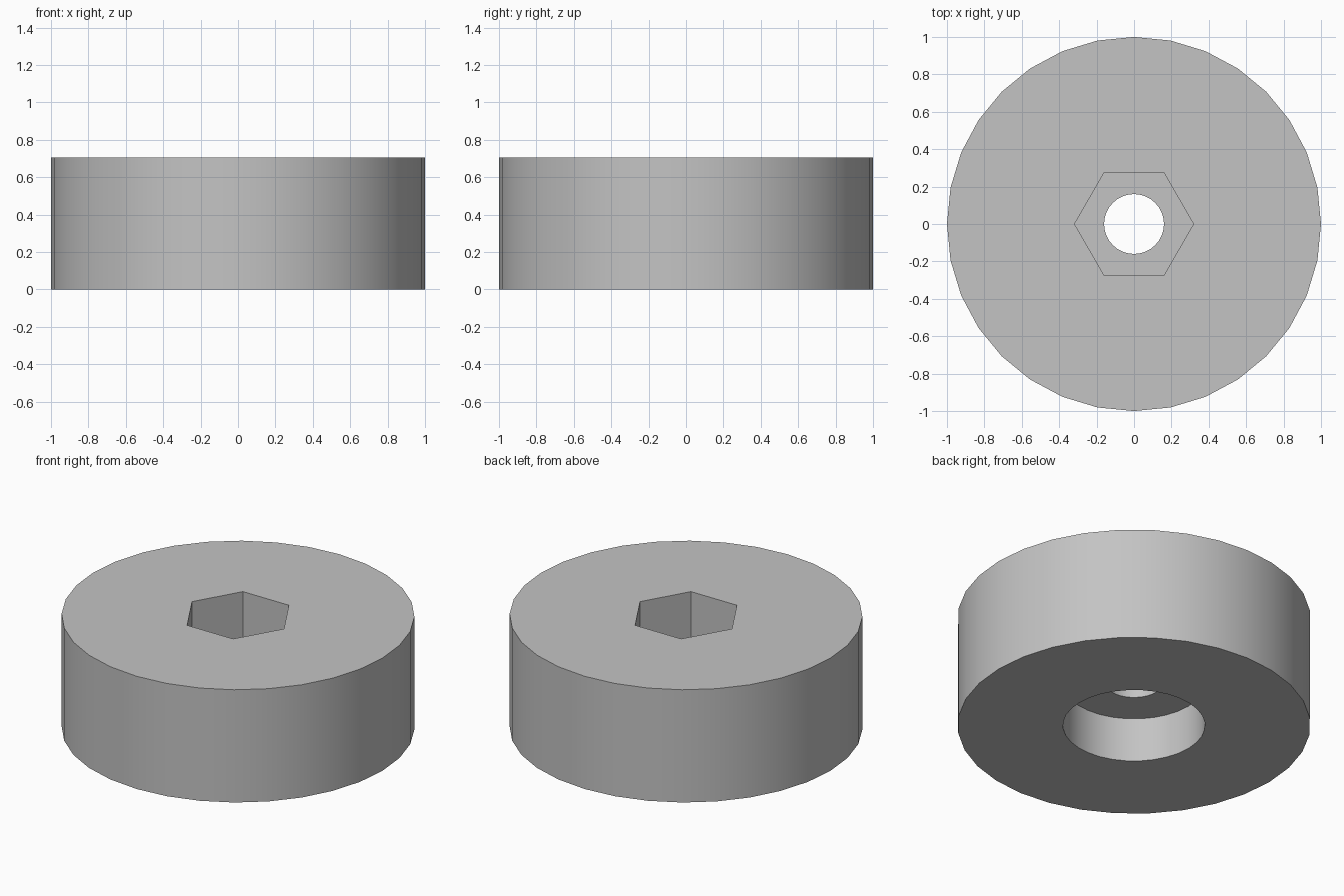
import bpy
import math

cube = bpy.data.objects.get("Cube")
if cube:
    bpy.data.objects.remove(cube, do_unlink=True)

HEIGHT = 0.705
BORE_DEPTH = 0.276
HEX_DEPTH = 0.32
OVERLAP = 0.1

grey = bpy.data.materials.new("plain grey")
grey.use_nodes = True
colour = (0.55, 0.55, 0.55, 1)
grey.diffuse_color = colour
grey.node_tree.nodes["Principled BSDF"].inputs["Base Color"].default_value = colour


def prism(name, sides, radius, bottom, top):
    """Upright prism with one corner on the +x axis."""
    bpy.ops.mesh.primitive_cylinder_add(
        vertices=sides, radius=radius, depth=top - bottom,
        location=(0, 0, (bottom + top) / 2), rotation=(0, 0, math.pi / 2))
    obj = bpy.context.object
    obj.name = name
    bpy.ops.object.transform_apply(location=True, rotation=True, scale=True)
    obj.data.materials.append(grey)
    return obj


# Round body
wheel = prism("wheel_body", 32, 1, 0, HEIGHT)

# Bearing recess below, hexagonal nut pocket above, bolt hole between them
cutters = [
    prism("bearing_recess", 32, 0.403, -OVERLAP, BORE_DEPTH),
    prism("nut_pocket", 6, 0.318, HEIGHT - HEX_DEPTH, HEIGHT + OVERLAP),
    prism("bolt_hole", 32, 0.16, -OVERLAP, HEIGHT + OVERLAP),
]
bpy.ops.object.select_all(action="DESELECT")
wheel.select_set(True)
bpy.context.view_layer.objects.active = wheel
for cutter in cutters:
    cutter.hide_render = True
    mod = wheel.modifiers.new(cutter.name, "BOOLEAN")
    mod.operation = "DIFFERENCE"
    mod.solver = "EXACT"
    mod.object = cutter
    bpy.ops.object.modifier_apply(modifier=mod.name)
    bpy.data.objects.remove(cutter, do_unlink=True)

# Smooth round walls, crisp rims and pocket corners
bpy.ops.object.shade_smooth_by_angle(angle=math.radians(30))
